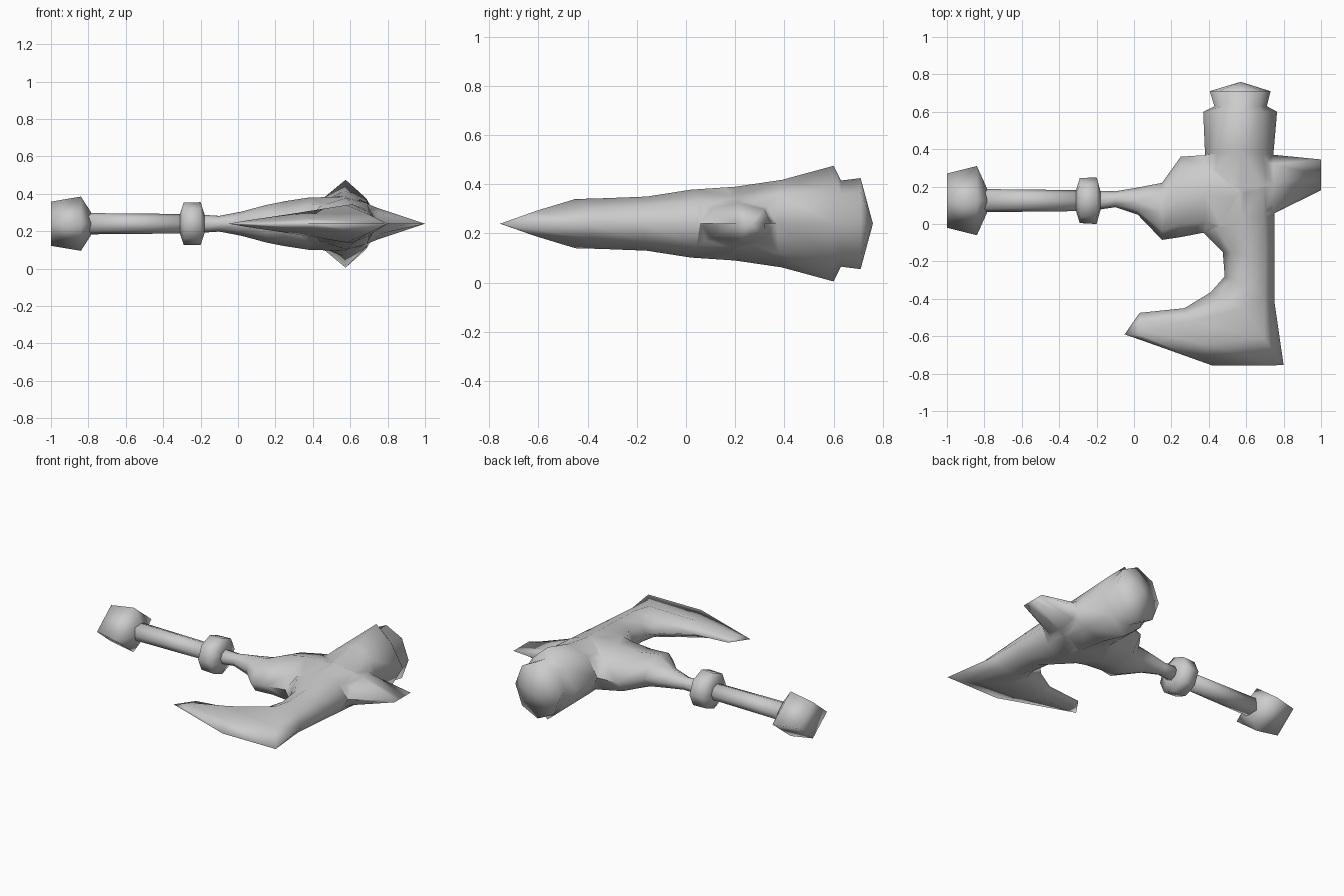
import bpy, bmesh, math

if "Cube" in bpy.data.objects:
    bpy.data.objects.remove(bpy.data.objects["Cube"])

CY, CZ = 0.125, 0.24   # handle axis / mid-plane height

metal = bpy.data.materials.new("grey metal")
metal.diffuse_color = (0.6, 0.6, 0.6, 1)
metal.use_nodes = True
metal.node_tree.nodes["Principled BSDF"].inputs["Base Color"].default_value = metal.diffuse_color


def loft(name, rings):
    """Skin a row of equal-length closed rings into a capped solid."""
    bm = bmesh.new()
    vs = [[bm.verts.new(p) for p in r] for r in rings]
    n = len(rings[0])
    for a, b in zip(vs, vs[1:]):
        for i in range(n):
            j = (i + 1) % n
            bm.faces.new((a[i], a[j], b[j], b[i]))
    bm.faces.new(vs[0][::-1])
    bm.faces.new(vs[-1])
    bmesh.ops.remove_doubles(bm, verts=bm.verts, dist=0.0005)
    bmesh.ops.recalc_face_normals(bm, faces=bm.faces)
    me = bpy.data.meshes.new(name)
    bm.to_mesh(me)
    bm.free()
    ob = bpy.data.objects.new(name, me)
    bpy.context.collection.objects.link(ob)
    me.materials.append(metal)
    return ob


def lens(inner, outer, ridge, hz, b):
    """Eight-point section: two edge points, a ridge above and below, bulge b."""
    def pt(e, s):
        return (ridge[0] + (e[0] - ridge[0]) * b,
                ridge[1] + (e[1] - ridge[1]) * b, CZ + s * hz * b)
    return [(*inner, CZ), pt(inner, 1), (*ridge, CZ + hz), pt(outer, 1),
            (*outer, CZ), pt(outer, -1), (*ridge, CZ - hz), pt(inner, -1)]


def cross(x, y0, y1, hz, b=0.68):
    """Section square to the x axis."""
    return lens((x, y0), (x, y1), (x, (y0 + y1) / 2), hz, b)


def turned(name, profile, sides):
    """Slightly flattened turned piece along the handle axis."""
    return loft(name, [[(x, CY + ry * math.cos(2 * math.pi * i / sides),
                         CZ + rz * math.sin(2 * math.pi * i / sides))
                        for i in range(sides)] for x, ry, rz in profile])


def smooth(ob, angle):
    bpy.ops.object.select_all(action='DESELECT')
    ob.select_set(True)
    bpy.context.view_layer.objects.active = ob
    bpy.ops.object.shade_smooth_by_angle(angle=math.radians(angle))


# handle pieces: diamond-section pommel, round shaft and collar
pommel = turned("pommel", [(-1.0, .145, .118), (-.84, .185, .145),
                           (-.785, .063, .06)], 4)
shaft = turned("shaft", [(-.82, .062, .057), (-.28, .056, .052)], 8)
collar = turned("collar", [(-.31, .055, .055), (-.29, .12, .113), (-.2, .125, .115),
                           (-.18, .053, .053)], 8)

# hooked blade running up into the hammer column
head = loft("head", [
    lens((-.05, -.59), (-.05, -.59), (-.05, -.59), 0, .5),
    lens((.03, -.475), (.05, -.625), (.04, -.57), .016, .5),
    lens((.27, -.45), (.42, -.757), (.3, -.52), .055, .5),
    lens((.41, -.365), (.80, -.755), (.58, -.45), .10, .52),
    lens((.485, -.28), (.75, -.41), (.61, -.34), .103, .62),
    lens((.475, -.15), (.75, -.18), (.61, -.16), .11, .66),
    lens((.37, -.045), (.75, .055), (.58, .02), .138, .68),
    lens((.37, .2), (.75, .2), (.57, .2), .15, .7),
    lens((.38, .37), (.745, .37), (.57, .39), .178, .68),
    lens((.37, .6), (.765, .6), (.575, .6), .235, .58),
    lens((.43, .63), (.71, .63), (.57, .63), .175, .7),
    lens((.405, .71), (.73, .71), (.57, .71), .185, .7),
    lens((.57, .76), (.57, .76), (.57, .76), 0, .5),
])

# body flaring out of the handle
body = loft("body", [
    cross(-.22, .072, .178, .05), cross(-.1, .09, .175, .042),
    cross(.02, .05, .195, .065), cross(.15, -.085, .22, .1),
    cross(.25, -.07, .36, .12), cross(.38, -.045, .368, .14, .72),
    cross(.58, -.12, .45, .145, .74)])

# flattened spike on the far side, spreading into the column
spike = loft("spike", [cross(.58, -.12, .47, .143, .72), cross(.66, -.03, .41, .12, .7),
                       cross(.745, .055, .37, .085, .68), cross(1.0, .18, .345, 0)])

# merge the head parts into one skin
bpy.context.view_layer.objects.active = head
for part in (body, spike):
    mod = head.modifiers.new("join", 'BOOLEAN')
    mod.operation, mod.solver, mod.object = 'UNION', 'EXACT', part
    bpy.ops.object.modifier_apply(modifier=mod.name)
    bpy.data.objects.remove(part)

# the whole model is softly shaded
for ob in (pommel, shaft, collar, head):
    smooth(ob, 179)
